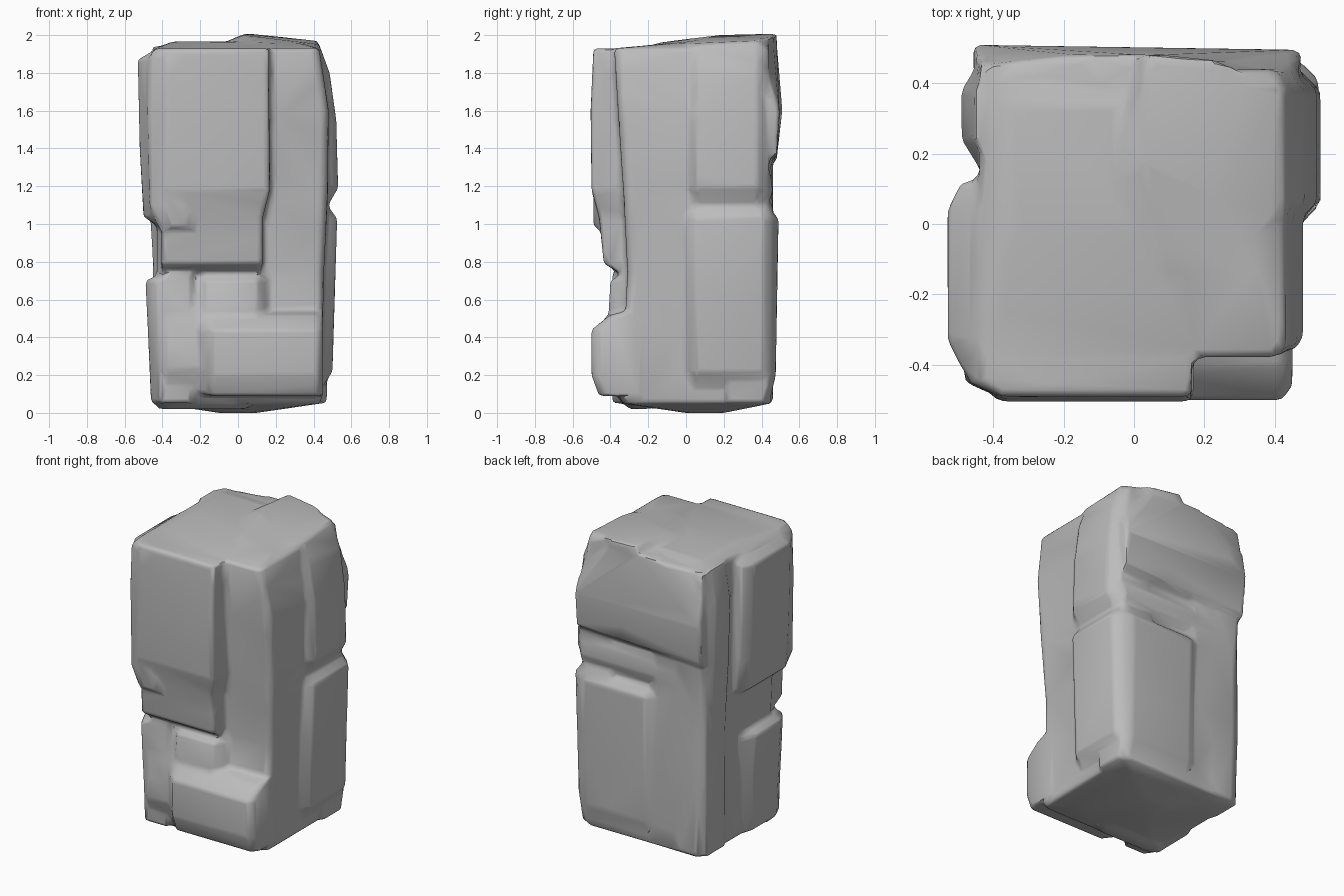
import bpy
import bmesh
from math import radians

cube = bpy.data.objects.get("Cube")
if cube:
    bpy.data.objects.remove(cube, do_unlink=True)

# One stone colour for the whole pillar
stone = bpy.data.materials.new("grey stone")
stone.use_nodes = True
colour = (0.5, 0.5, 0.5, 1)
stone.diffuse_color = colour
shader = next(n for n in stone.node_tree.nodes if n.type == "BSDF_PRINCIPLED")
shader.inputs["Base Color"].default_value = colour

parts = []


def outline(z, left, right, front, back, cut_x, cut_y):
    """Rectangle with its four corners cut off, as eight points."""
    cut_x = min(cut_x, (right - left) / 3)
    cut_y = min(cut_y, (back - front) / 3)
    return [
        (left + cut_x, front, z), (right - cut_x, front, z),
        (right, front + cut_y, z), (right, back - cut_y, z),
        (right - cut_x, back, z), (left + cut_x, back, z),
        (left, back - cut_y, z), (left, front + cut_y, z),
    ]


def finish(bm, name):
    """Turn the bmesh into a stone chunk."""
    bmesh.ops.recalc_face_normals(bm, faces=bm.faces)
    mesh = bpy.data.meshes.new(name)
    bm.to_mesh(mesh)
    bm.free()
    mesh.materials.append(stone)
    obj = bpy.data.objects.new(name, mesh)
    bpy.context.collection.objects.link(obj)
    parts.append(obj)


def loft(name, levels, cut_x, cut_y):
    """Skin a stack of cut-corner rectangles, closed at both ends."""
    bm = bmesh.new()
    rings = [[bm.verts.new(p) for p in outline(*level, cut_x, cut_y)]
             for level in levels]
    for low, high in zip(rings, rings[1:]):
        for i in range(len(low)):
            j = (i + 1) % len(low)
            bm.faces.new((low[i], low[j], high[j], high[i]))
    bm.faces.new(rings[0][::-1])
    bm.faces.new(rings[-1])
    finish(bm, name)


def side_slab(name, side, span, profile, along, depth):
    """Slab on one side of the core; profile holds (height, reach) pairs.

    Its ends slope back over the distances along and depth.
    """
    a, b = span
    inner = .2
    levels = []
    for z, reach in profile:
        if side == "left":
            levels.append((z, inner, reach, a, b))
        elif side == "right":
            levels.append((z, -reach, -inner, a, b))
        elif side == "front":
            levels.append((z, a, b, -reach, -inner))
        else:
            levels.append((z, a, b, inner, reach))
    if side in ("left", "right"):
        loft(name, levels, depth, along)
    else:
        loft(name, levels, along, depth)


def hull(name, points):
    """Convex chunk around a few corner points."""
    bm = bmesh.new()
    for p in points:
        bm.verts.new(p)
    bmesh.ops.convex_hull(bm, input=bm.verts)
    finish(bm, name)


# Main shaft, with a blunt point below and a shallow rise on top
loft("core", [
    (0, -.1, .1, 0, .2),
    (.05, -.43, .44, -.34, .45),
    (.75, -.43, .455, -.31, .44),
    (1.15, -.43, .475, -.33, .42),
    (1.6, -.43, .48, -.36, .44),
    (1.93, -.44, .43, -.38, .44),
    (1.965, -.35, .3, 0, .35),
], .03, .03)

# Tall front slab with a stepped lower lip and a sloped outer corner
loft("front_slab", [
    (.73, -.4, .12, -.33, 0),
    (.79, -.41, .13, -.435, 0),
    (1.03, -.4, .13, -.46, 0),
    (1.18, -.4, .17, -.5, 0),
    (1.6, -.39, .165, -.505, 0),
    (1.93, -.39, .165, -.49, 0),
], .01, .01)
side_slab("front_slab_corner", "right", (-.49, -.1),
          [(.98, .42), (1.1, .47), (1.6, .48), (1.88, .47), (1.93, .44)],
          .04, .1)

# Broken blocks at the foot of the front
side_slab("front_foot", "front", (-.16, .45),
          [(.09, .46), (.2, .5), (.44, .5), (.52, .4), (.54, .3)], .03, .04)
side_slab("front_foot_upper", "front", (-.22, .15),
          [(.1, .43), (.3, .47), (.44, .47), (.52, .41), (.7, .4), (.74, .32)],
          .05, .06)
side_slab("front_foot_corner", "front", (-.43, .05),
          [(.02, .3), (.1, .37), (.24, .43), (.5, .4), (.74, .33)], .06, .06)

# Blocks on the two flanks
side_slab("right_upper_block", "right", (-.41, .12),
          [(.99, .43), (1.04, .5), (1.4, .52), (1.87, .53), (1.91, .46)],
          .08, .04)
side_slab("right_lower_block", "right", (-.39, .06),
          [(.05, .46), (.4, .475), (.7, .49), (.73, .42)], .1, .05)
side_slab("right_rear_column", "right", (.16, .46),
          [(.05, .44), (.8, .45), (1.3, .48), (1.7, .49), (1.94, .45)],
          .08, .05)
side_slab("left_upper_block", "left", (0, .44),
          [(1.09, .47), (1.19, .53), (1.55, .52), (1.8, .485), (1.95, .43)],
          .06, .06)
side_slab("left_lower_block", "left", (0, .46),
          [(.14, .45), (.22, .5), (1.03, .525), (1.1, .47)], .05, .05)

# Back face: overhanging slab with a chipped corner, and the ledge below it
hull("back_upper_slab", [
    (-.45, .42, 1.31), (.46, .42, 1.33), (-.46, .48, 1.34), (.47, .48, 1.37),
    (-.46, .51, 1.6), (.48, .495, 1.58), (-.44, .45, 1.93), (-.15, .48, 1.95),
    (.22, .46, 1.965), (.42, .38, 1.96), (-.42, .2, 1.93), (.42, .2, 1.96),
    (-.42, .2, 1.33), (.42, .2, 1.33), (.02, .48, 1.96),
])
side_slab("back_ledge", "back", (-.44, .47),
          [(1.05, .41), (1.1, .43), (1.17, .46), (1.25, .45), (1.36, .41)],
          .02, .02)
side_slab("back_lower_block", "back", (-.1, .47),
          [(.05, .44), (.2, .475), (1.03, .49), (1.09, .42)], .06, .03)
side_slab("back_lower_column", "back", (-.45, -.04),
          [(.05, .45), (.6, .465), (1.04, .46), (1.34, .45)], .06, .03)

# Tilted cap on the rear of the top, broken off along one edge
hull("top_cap", [
    (-.08, .1, 1.96), (.1, -.15, 1.96), (.4, 0, 1.955), (.03, .17, 2),
    (.04, .48, 2.01), (.22, .47, 1.99), (.42, .39, 1.97), (.02, .485, 1.95),
    (.22, .465, 1.95), (.42, .2, 1.95), (0, .1, 1.9), (.3, .1, 1.9),
])

# Fuse the chunks into one weathered skin, then cut it back to broad facets
bpy.ops.object.select_all(action="DESELECT")
for part in parts:
    part.select_set(True)
pillar = parts[0]
bpy.context.view_layer.objects.active = pillar
bpy.ops.object.join()
pillar.name = "stone_pillar"

fuse = pillar.modifiers.new("fuse", "REMESH")
fuse.mode = "VOXEL"
fuse.voxel_size = .016
wear = pillar.modifiers.new("wear", "SMOOTH")
wear.factor = .5
wear.iterations = 4
facets = pillar.modifiers.new("facets", "DECIMATE")
facets.ratio = .03
for name in ("fuse", "wear", "facets"):
    bpy.ops.object.modifier_apply(modifier=name)
bpy.ops.object.shade_smooth_by_angle(angle=radians(40))
